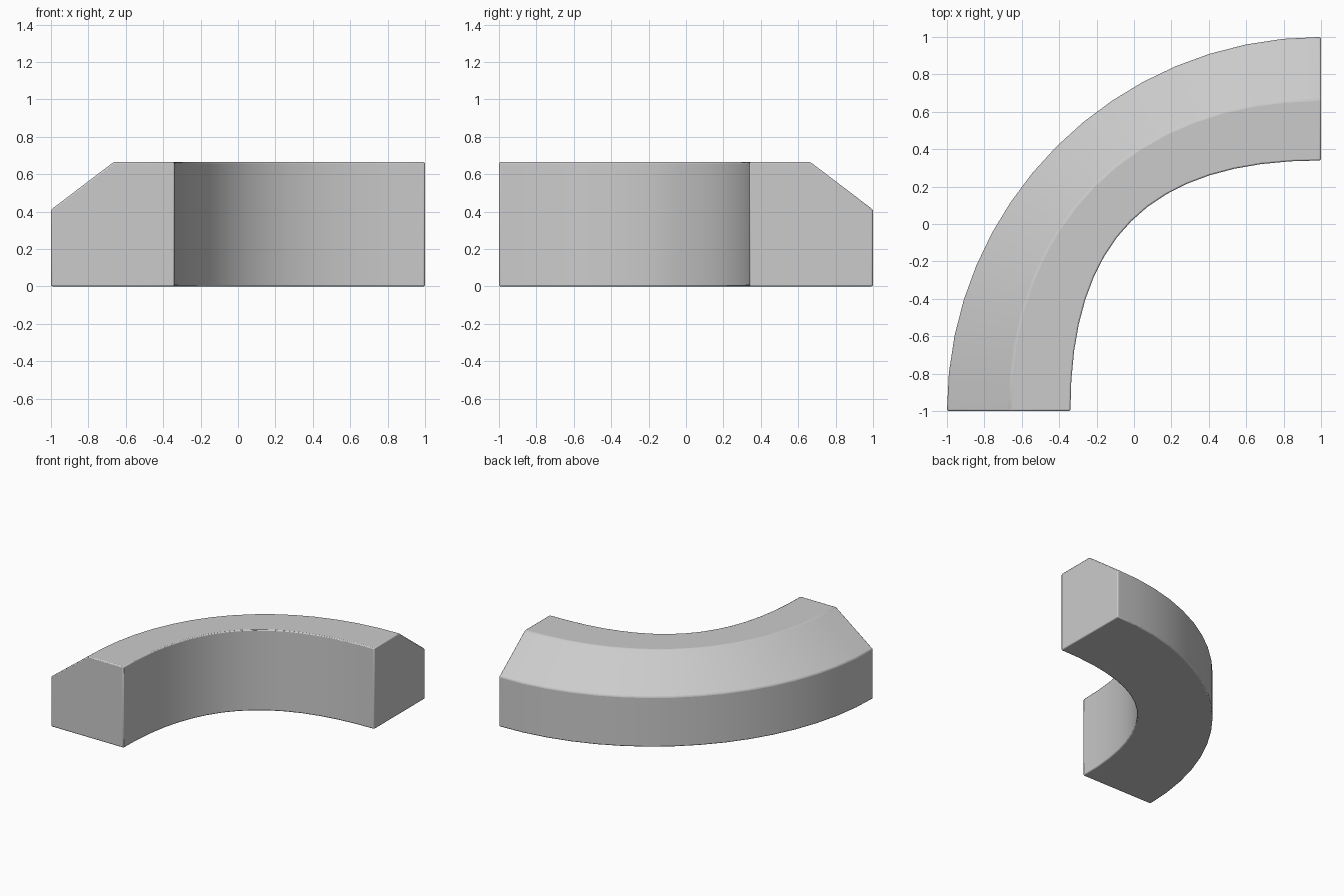
import bpy
import bmesh
from mathutils import Vector
from mathutils.geometry import interpolate_bezier

cube = bpy.data.objects.get("Cube")
if cube:
    bpy.data.objects.remove(cube, do_unlink=True)

# Plain grey finish
grey = bpy.data.materials.new("plain grey")
grey.use_nodes = True
colour = (0.6, 0.6, 0.6, 1)
grey.diffuse_color = colour
grey.node_tree.nodes["Principled BSDF"].inputs["Base Color"].default_value = colour

HEIGHT, SHOULDER, STATIONS = 0.665, 0.41, 17


def quarter_arc(radius, handle, z):
    """Quarter turn from the front end to the left end, around the corner (1, -1)."""
    centre = Vector((1, -1, z))
    ends = [(-radius, 0, 0), (-radius, handle, 0), (-handle, radius, 0), (0, radius, 0)]
    return interpolate_bezier(*[centre + Vector(p) for p in ends], STATIONS)


# Lengthwise edges of the chamfered bar, in order around its section
rails = [
    quarter_arc(1.34, 0.92, 0),
    quarter_arc(2.0, 1.105, 0),
    quarter_arc(2.0, 1.105, SHOULDER),
    quarter_arc(1.665, 1.005, HEIGHT),
    quarter_arc(1.34, 0.92, HEIGHT),
]

# Skin the rails and cap both ends
bm = bmesh.new()
grid = [[bm.verts.new(p) for p in rail] for rail in rails]
for a, b in zip(grid, grid[1:] + grid[:1]):
    for i in range(STATIONS - 1):
        bm.faces.new((a[i], b[i], b[i + 1], a[i + 1]))
for end in (0, -1):
    bm.faces.new([rail[end] for rail in grid])
bmesh.ops.recalc_face_normals(bm, faces=bm.faces)

mesh = bpy.data.meshes.new("curved_rail")
bm.to_mesh(mesh)
bm.free()
mesh.materials.append(grey)
rail_obj = bpy.data.objects.new("curved_rail", mesh)
bpy.context.collection.objects.link(rail_obj)

# Slightly eased edges
bevel = rail_obj.modifiers.new("eased_edges", 'BEVEL')
bevel.width = 0.008
bevel.segments = 2
bevel.limit_method = 'ANGLE'
bevel.angle_limit = 0.5

bpy.ops.object.select_all(action='DESELECT')
rail_obj.select_set(True)
bpy.context.view_layer.objects.active = rail_obj
bpy.ops.object.shade_smooth_by_angle(angle=0.5)
